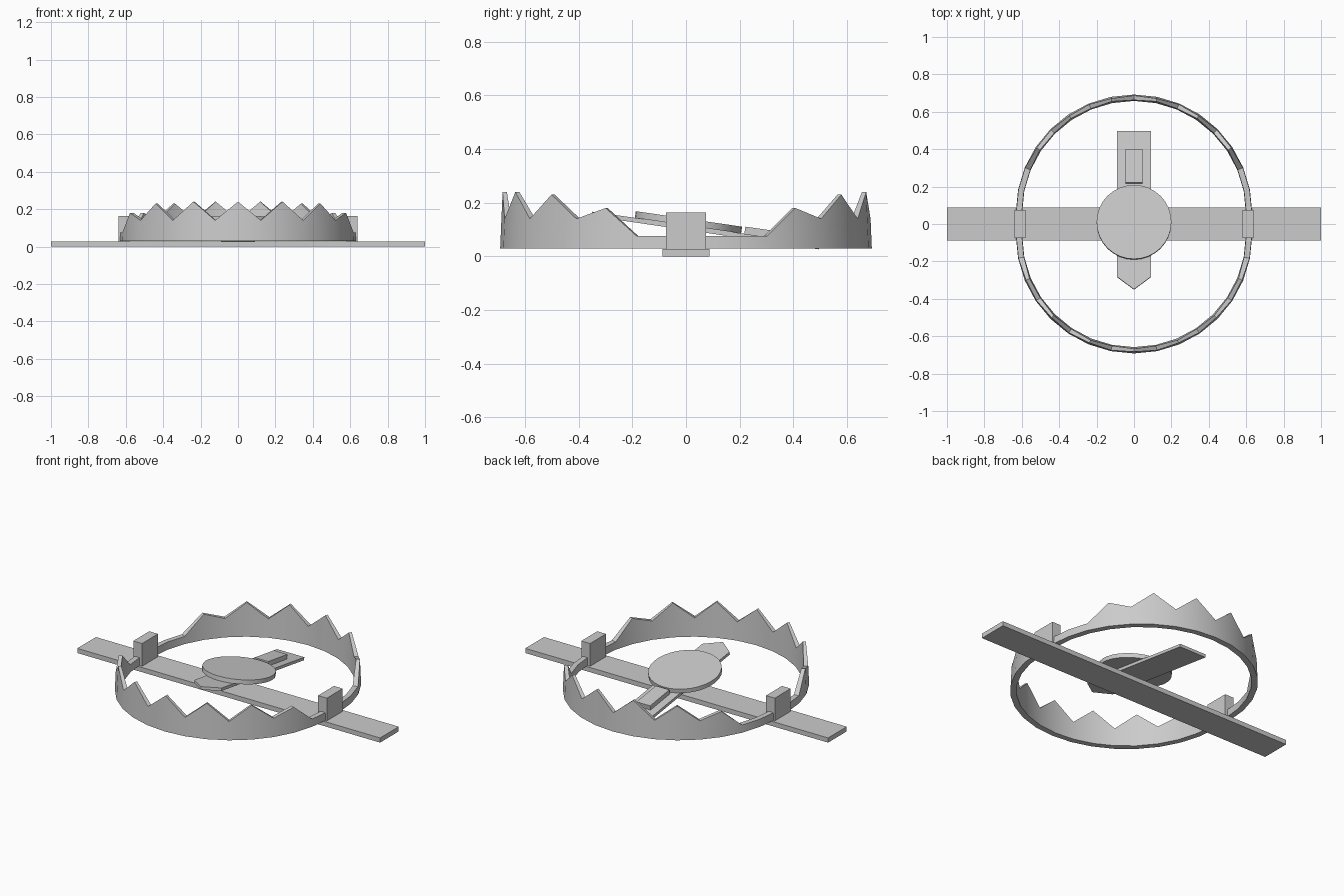
import bpy, bmesh
from math import sin, cos, pi, radians
from mathutils import Matrix

if "Cube" in bpy.data.objects:
    bpy.data.objects.remove(bpy.data.objects["Cube"])

TILT = Matrix.Translation((0, 0, 0.0985)) @ Matrix.Rotation(radians(-8.3), 4, 'X')


def finish(name, bm, smooth=False):
    bmesh.ops.recalc_face_normals(bm, faces=bm.faces)
    me = bpy.data.meshes.new(name)
    bm.to_mesh(me)
    bm.free()
    ob = bpy.data.objects.new(name, me)
    bpy.context.collection.objects.link(ob)
    if smooth:
        bpy.ops.object.select_all(action='DESELECT')
        ob.select_set(True)
        bpy.context.view_layer.objects.active = ob
        bpy.ops.object.shade_smooth_by_angle(angle=radians(30))
    return ob


def prism(name, outline, z0, z1, matrix=Matrix(), smooth=False):
    bm = bmesh.new()
    face = bm.faces.new([bm.verts.new((x, y, z0)) for x, y in outline])
    ext = bmesh.ops.extrude_face_region(bm, geom=[face])
    top = [v for v in ext['geom'] if isinstance(v, bmesh.types.BMVert)]
    bmesh.ops.translate(bm, verts=top, vec=(0, 0, z1 - z0))
    bm.transform(matrix)
    return finish(name, bm, smooth)


def rect(x0, x1, y0, y1):
    return [(x0, y0), (x1, y0), (x1, y1), (x0, y1)]


def jaw(name, side, heights):
    # Half ring: tapered wall section swept over 11.25 degree stations
    bm = bmesh.new()
    stations = []
    for i in range(-8, 9):
        stations.append((0.615, i * pi / 16, 0.06, heights[abs(i)]))
    # straight ends meeting inside the hinge blocks
    stations.insert(0, (0.615, -pi / 2, 0.0, heights[8]))
    stations.append((0.615, pi / 2, 0.0, heights[8]))
    prev = None
    for r, t, off, h in stations:
        wb = 0.017
        wt = 0.017 - 0.009 * (h - 0.03) / 0.21
        ring = [bm.verts.new(((r + w) * sin(t), side * (off + (r + w) * cos(t)), z))
                for w, z in ((wb, 0.03), (-wb, 0.03), (-wt, h), (wt, h))]
        if prev:
            for k in range(4):
                n = (k + 1) % 4
                bm.faces.new((prev[k], prev[n], ring[n], ring[k]))
        else:
            bm.faces.new(ring)
        prev = ring
    bm.faces.new(prev)
    return finish(name, bm, True)


# Base bar and hinge blocks
prism("base_bar", rect(-1, 1, -0.088, 0.088), 0, 0.028)
for s, label in ((-1, "left"), (1, "right")):
    prism("hinge_block_" + label, rect(s * 0.61 - 0.029, s * 0.61 + 0.029, -0.075, 0.075), 0.028, 0.164)

# Toothed jaws, with teeth interleaving front to back
jaw("front_jaw", -1, [.24, .14, .24, .14, .23, .14, .18, .075, .075])
jaw("back_jaw", 1, [.14, .24, .14, .23, .14, .18, .075, .075, .075])

# Tilted trigger: pointed arm, round pan and latch
prism("trigger_arm", [(-0.09, -0.288), (0, -0.355), (0.09, -0.288), (0.09, 0.5), (-0.09, 0.5)],
      0, 0.017, TILT)
prism("trigger_pan", [(0.2 * cos(a * pi / 16), 0.005 + 0.2 * sin(a * pi / 16)) for a in range(32)],
      0.017, 0.042, TILT, True)
prism("trigger_latch", rect(-0.045, 0.045, 0.217, 0.4), 0.017, 0.044, TILT)
